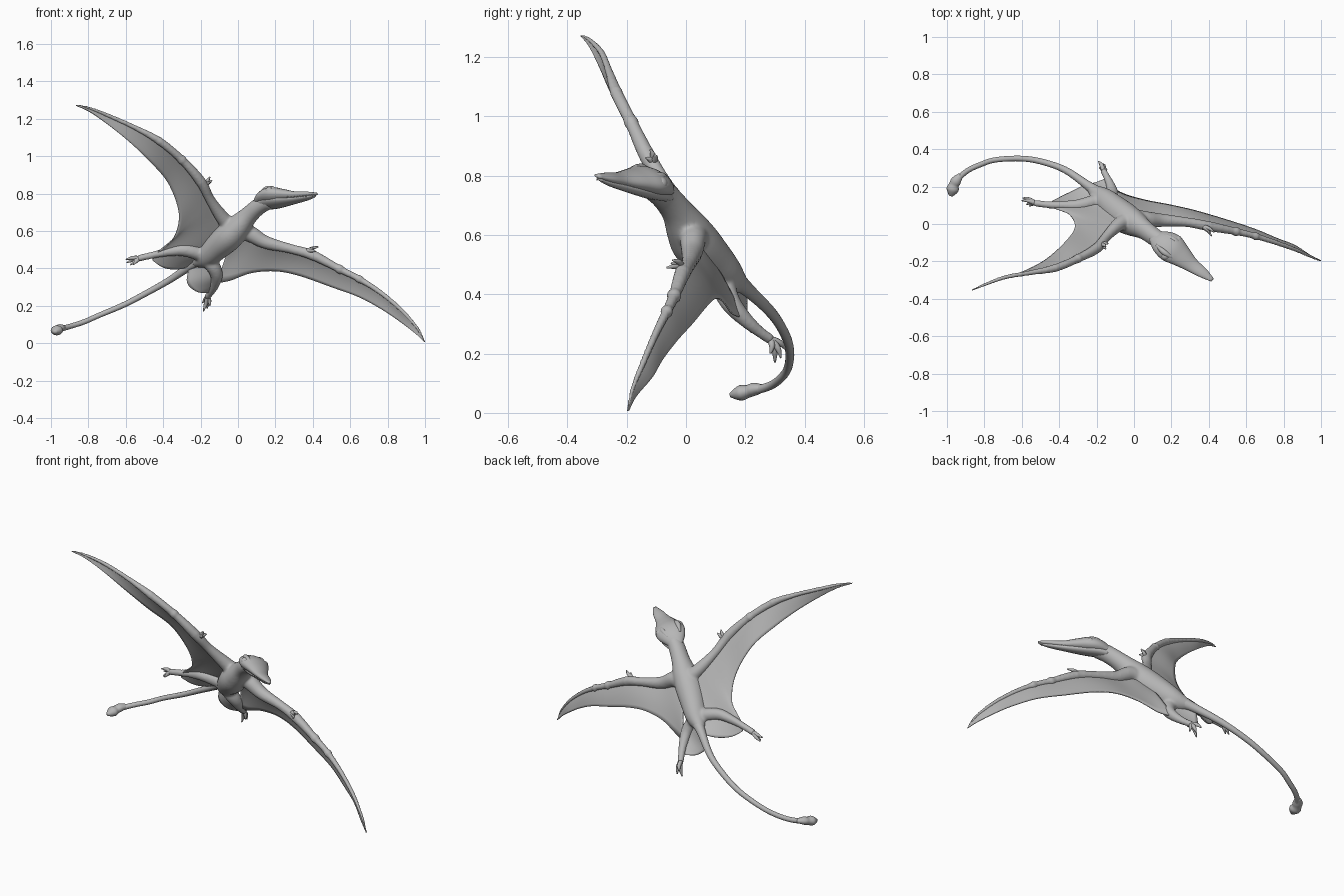
import bpy, bmesh, math
from mathutils import Vector

if "Cube" in bpy.data.objects:
    bpy.data.objects.remove(bpy.data.objects["Cube"], do_unlink=True)

skin = bpy.data.materials.new("grey_skin")
skin.use_nodes = True
GREY = (0.47, 0.47, 0.47, 1)
skin.diffuse_color = GREY
skin.node_tree.nodes["Principled BSDF"].inputs["Base Color"].default_value = GREY

DORSAL = Vector((0.35, 0.75, 0.55)).normalized()
UP = Vector((0, 0, 1))


def smooth_path(points, steps):
    """Catmull-Rom through tuples of any length."""
    pts = [Vector(p) for p in points]
    pts = [pts[0] * 2 - pts[1]] + pts + [pts[-1] * 2 - pts[-2]]
    out = []
    for a, b, c, d in zip(pts, pts[1:], pts[2:], pts[3:]):
        for i in range(steps):
            t = i / steps
            out.append((b * 2 + (c - a) * t + (a * 2 - b * 5 + c * 4 - d) * t ** 2
                        + (b * 3 - a - c * 3 + d) * t ** 3) / 2)
    return out + [pts[-2]]


def finish(bm, name):
    bmesh.ops.recalc_face_normals(bm, faces=bm.faces)
    mesh = bpy.data.meshes.new(name)
    bm.to_mesh(mesh)
    bm.free()
    for p in mesh.polygons:
        p.use_smooth = True
    mesh.materials.append(skin)
    ob = bpy.data.objects.new(name, mesh)
    bpy.context.collection.objects.link(ob)
    return ob


def tube(name, points, radii, up=DORSAL, flat=1.0, sides=16, steps=5):
    """Tapered tube; flat scales the height of the section."""
    path = smooth_path(points, steps)
    rads = [max(v[0], 0.002) for v in smooth_path([(r, 0) for r in radii], steps)]
    bm = bmesh.new()
    rings = []
    for i, (p, r) in enumerate(zip(path, rads)):
        t = (path[min(i + 1, len(path) - 1)] - path[max(i - 1, 0)]).normalized()
        side = t.cross(up).normalized()
        top = side.cross(t)
        ring = []
        for k in range(sides):
            a = math.tau * k / sides
            ring.append(bm.verts.new(p + side * r * math.cos(a) + top * r * flat * math.sin(a)))
        rings.append(ring)
    for a, b in zip(rings, rings[1:]):
        for k in range(sides):
            n = (k + 1) % sides
            bm.faces.new((a[k], a[n], b[n], b[k]))
    bm.faces.new(rings[0])
    bm.faces.new(rings[-1])
    return finish(bm, name)


def membrane(name, lead, trail, camber=0.0, columns=8):
    """Thin skin ruled between two smooth edges."""
    bm = bmesh.new()
    rows = []
    for a, b in zip(smooth_path(lead, 5), smooth_path(trail, 5)):
        lift = DORSAL * camber * (b - a).length
        rows.append([bm.verts.new(a.lerp(b, k / columns) + lift * math.sin(math.pi * k / columns))
                     for k in range(columns + 1)])
    for a, b in zip(rows, rows[1:]):
        for k in range(columns):
            bm.faces.new((a[k], a[k + 1], b[k + 1], b[k]))
    ob = finish(bm, name)
    mod = ob.modifiers.new("thickness", "SOLIDIFY")
    mod.thickness = 0.006
    mod.offset = 0


def ball(name, center, size):
    bm = bmesh.new()
    bmesh.ops.create_uvsphere(bm, u_segments=16, v_segments=10, radius=size)
    bmesh.ops.translate(bm, verts=bm.verts, vec=center)
    return finish(bm, name)


def digits(name, base, tips, r):
    """Slender curved fingers or toes from one base."""
    base = Vector(base)
    for i, tip in enumerate(tips):
        tip = Vector(tip)
        mid = base.lerp(tip, 0.55) + DORSAL * 0.008
        tube(f"{name}_{i + 1}", [base, mid, tip], [r, r * 0.9, 0.003], sides=8, steps=4)


# Skull, lower jaw and eyes, rolled with the body
HEAD = Vector((.8, -.6, .03)).normalized()
LEVEL = HEAD.cross(UP).normalized()
HEAD_UP = (UP - LEVEL * .35).normalized()
SIDE = HEAD.cross(HEAD_UP).normalized()
tube("skull", [(.10, -.06, .745), (.15, -.095, .772), (.2, -.13, .784), (.25, -.17, .786),
               (.31, -.22, .787), (.37, -.262, .793), (.42, -.3, .799)],
     [.03, .07, .082, .064, .041, .029, .011], up=HEAD_UP, flat=.54, sides=20)
tube("lower_jaw", [(.115, -.07, .735), (.17, -.11, .75), (.22, -.15, .757), (.3, -.21, .766),
                   (.37, -.262, .778), (.412, -.294, .789)],
     [.042, .06, .056, .036, .023, .009], up=HEAD_UP, flat=.5)
for s, label in ((1, "right"), (-1, "left")):
    ball(label + "_eye", Vector((.2, -.13, .787)) + SIDE * s * .058 + HEAD_UP * .006, .023)
    tube(label + "_brow", [Vector(p) + SIDE * s * w for p, w in
                           (((.14, -.085, .793), .035), ((.19, -.12, .811), .045), ((.25, -.165, .804), .035))],
         [.008, .016, .005], up=HEAD_UP, sides=8)
    for i in range(9):
        p = Vector((.29, -.205, .778)).lerp(Vector((.405, -.289, .794)), i / 8)
        p += SIDE * s * (.039 - .029 * i / 8)
        tube(f"{label}_tooth_{i + 1}", [p, p - HEAD_UP * .007, p - HEAD_UP * .014], [.004, .003, .002],
             up=HEAD, sides=5, steps=1)

# Tail with its lumpy end
tube("tail", [(-.17, .15, .46), (-.25, .208, .415), (-.37, .29, .335), (-.5, .335, .262), (-.61, .35, .205),
              (-.74, .343, .15), (-.82, .318, .115), (-.89, .285, .092), (-.94, .24, .078), (-.97, .19, .068)],
     [.04, .024, .018, .016, .015, .014, .014, .014, .015, .016], up=UP)
tube("tail_end", [(-.925, .262, .083), (-.95, .232, .08), (-.962, .21, .073), (-.969, .188, .068),
                  (-.974, .17, .064), (-.98, .15, .06)],
     [.014, .027, .027, .033, .026, .01], up=UP, flat=.8)

# Wing skins: paired points from tip to body
right_lead = [(-.866, -.353, 1.273), (-.8, -.325, 1.258), (-.69, -.285, 1.215), (-.55, -.26, 1.152),
              (-.42, -.235, 1.08), (-.3, -.185, .98), (-.2, -.13, .865), (-.15, -.07, .77),
              (-.09, -.01, .68), (-.03, .03, .61), (-.08, .07, .55)]
right_trail = [(-.866, -.353, 1.27), (-.79, -.325, 1.235), (-.69, -.29, 1.165), (-.58, -.25, 1.075),
               (-.47, -.19, .97), (-.37, -.1, .85), (-.316, -.02, .69), (-.345, .05, .56),
               (-.43, .09, .48), (-.3, .11, .48), (-.2, .15, .45)]
left_lead = [(.998, -.197, .008), (.958, -.18, .082), (.87, -.14, .18), (.76, -.1, .272), (.65, -.065, .342),
             (.545, -.04, .395), (.4, -.012, .47), (.28, .01, .505), (.145, .02, .54), (.05, .025, .59),
             (-.03, .04, .58)]
left_trail = [(.997, -.195, .006), (.945, -.17, .055), (.86, -.115, .12), (.77, -.08, .18), (.65, -.03, .245),
              (.5, .02, .3), (.33, .07, .36), (.2, .1, .385), (.07, .125, .375), (-.04, .155, .335),
              (-.115, .19, .32)]
membrane("right_wing_skin", right_lead, right_trail, .04)
membrane("left_wing_skin", left_lead, left_trail, .04)

# Torso, arms and legs blended into one body
parts = [
    tube("body", [(.17, -.11, .765), (.11, -.07, .73), (.055, -.03, .68), (0, .005, .62), (-.05, .035, .57),
                  (-.11, .085, .515), (-.17, .14, .46), (-.23, .19, .43)],
         [.045, .045, .05, .068, .077, .07, .056, .025], flat=1.08, sides=24),
    tube("right_arm", right_lead[:10], [.005, .009, .012, .014, .021, .022, .028, .026, .036, .045]),
    tube("left_arm", left_lead, [.005, .009, .012, .014, .017, .02, .027, .026, .036, .046, .045]),
    tube("right_leg", [(-.17, .135, .46), (-.23, .115, .485), (-.3, .1, .497), (-.38, .1, .487),
                       (-.45, .102, .472), (-.535, .112, .453)], [.036, .037, .032, .024, .019, .018]),
    tube("left_leg", [(-.18, .14, .45), (-.14, .13, .42), (-.115, .155, .365), (-.125, .205, .31),
                      (-.145, .25, .272), (-.165, .288, .246)], [.036, .04, .034, .025, .019, .018])]
for label, edge in (("right", right_lead), ("left", left_lead)):
    for n in (4, 5, 6):
        parts.append(ball(f"{label}_wing_knuckle_{n - 3}", Vector(edge[n]), .023 + .003 * (n - 4)))
body = parts[0]
with bpy.context.temp_override(active_object=body, object=body, selected_objects=parts,
                               selected_editable_objects=parts):
    bpy.ops.object.join()
blend = body.modifiers.new("blend", "REMESH")
blend.mode = "VOXEL"
blend.voxel_size = 0.007
blend.use_smooth_shade = True
soften = body.modifiers.new("soften", "SMOOTH")
soften.factor = 0.5
soften.iterations = 8

# Clawed hands
digits("right_finger", (-.185, -.115, .835), [(-.15, -.12, .888), (-.138, -.105, .87), (-.15, -.135, .86)], .011)
digits("left_finger", (.36, -.01, .49), [(.43, -.045, .515), (.415, -.065, .49), (.405, -.05, .505)], .011)

# Feet
digits("right_toe", (-.525, .11, .455),
       [(-.6, .125, .448), (-.595, .14, .43), (-.575, .105, .418), (-.56, .095, .42)], .012)
digits("left_toe", (-.163, .283, .25),
       [(-.185, .3, .17), (-.165, .32, .185), (-.19, .335, .215), (-.15, .285, .2)], .012)

# Skins between the legs and the tail root
membrane("right_leg_skin", [(-.46, .103, .47), (-.38, .1, .487), (-.3, .1, .5), (-.2, .15, .45)],
         [(-.455, .11, .44), (-.4, .14, .405), (-.33, .175, .395), (-.26, .21, .41)])
membrane("left_leg_skin", [(-.145, .245, .275), (-.125, .205, .31), (-.118, .155, .365), (-.17, .14, .45)],
         [(-.165, .235, .268), (-.225, .215, .278), (-.272, .205, .325), (-.26, .205, .41)])
